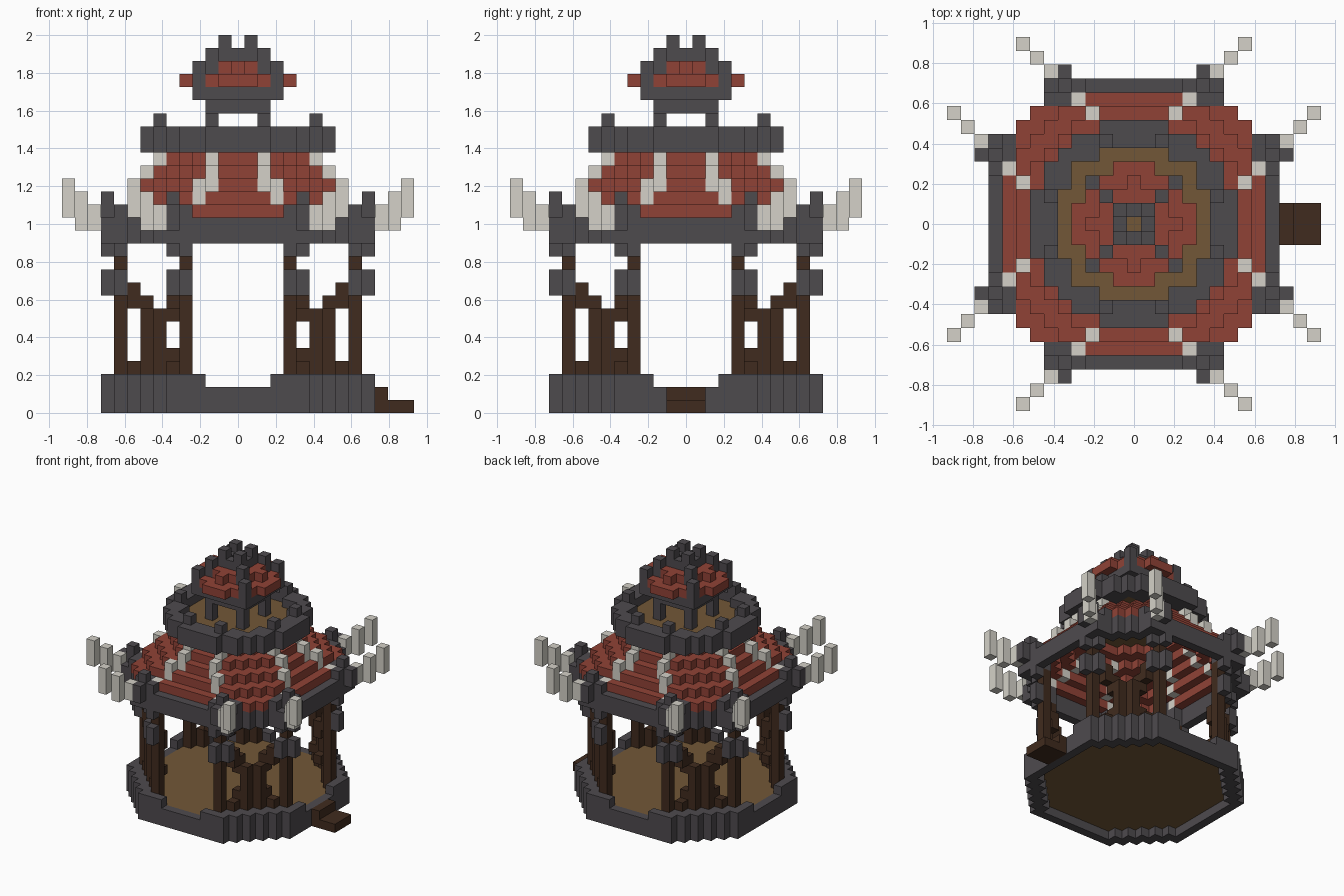
import bpy
import bmesh

if "Cube" in bpy.data.objects:
    bpy.data.objects.remove(bpy.data.objects["Cube"], do_unlink=True)

V = 2 / 29          # block size
taken = set()       # every filled block
parts = []          # (name, material, blocks)


def material(name, rgb):
    m = bpy.data.materials.new(name)
    m.use_nodes = True
    m.diffuse_color = (*rgb, 1)
    shader = next(n for n in m.node_tree.nodes if n.type == 'BSDF_PRINCIPLED')
    shader.inputs["Base Color"].default_value = (*rgb, 1)
    return m


STONE = material("dark stone", (0.076, 0.069, 0.076))
RED = material("red tile", (0.28, 0.055, 0.037))
PALE = material("pale bone", (0.66, 0.64, 0.58))
TAN = material("tan planks", (0.168, 0.097, 0.038))
WOOD = material("dark wood", (0.051, 0.024, 0.013))


def part(name, mat, blocks):
    """Claim the blocks that are still free for a named part."""
    free = set(blocks) - taken
    taken.update(free)
    parts.append((name, mat, free))


def column(a, b, low, high):
    """Vertical run of blocks repeated by all eight symmetries."""
    return {(sx * p, sy * q, z) for p, q in ((a, b), (b, a))
            for sx in (-1, 1) for sy in (-1, 1) for z in range(low, high + 1)}


def columns(*runs):
    return set().union(*(column(*r) for r in runs))


def layer(rule, *heights):
    """Blocks whose distances from the two axes satisfy a rule."""
    span = range(-11, 12)
    return {(x, y, z) for x in span for y in span for z in heights
            if rule(abs(x), abs(y))}


def octagon(a, b, side, diagonal):
    return max(a, b) <= side and a + b <= diagonal


def rim(a, b):
    return octagon(a, b, 10, 15) and not octagon(a, b, 9, 13)


# Base, floor and entrance step
part("base_wall", STONE, layer(rim, 0, 1))
part("base_rim", STONE, layer(lambda a, b: rim(a, b) and min(a, b) > 2, 2))
part("floor", TAN, layer(lambda a, b: octagon(a, b, 9, 13), 1))
part("entrance_step", WOOD, {(x, y, z) for x in range(11, 14)
                             for y in (-1, 0, 1) for z in (0, 1)
                             if z == 0 or x == 11})

# Posts, collars and crossed braces
part("posts", WOOD, column(4, 9, 2, 12))
part("post_collars", STONE, columns((4, 10, 9, 10), (5, 9, 9, 10)))
part("cross_braces", WOOD, columns(
    (8, 5, 2, 3), (7, 6, 3, 7), (7, 5, 4, 4), (7, 5, 7, 8), (8, 5, 8, 9)))

# Eaves beam with corner brackets
part("eaves_beam", STONE, layer(rim, 13, 14) | column(6, 10, 13, 14))
part("eaves_brackets", STONE, columns(
    (4, 10, 12, 15), (5, 10, 15, 16), (5, 9, 12, 15), (6, 9, 15, 15),
    (4, 9, 13, 14), (5, 11, 14, 15)))
part("tusks", PALE, columns(
    (6, 11, 14, 15), (7, 12, 14, 16), (8, 13, 15, 17)))


# Stepped eight-sided roof with raised ridges
def roof_height(a, b):
    return min(24 - max(a, b), 22 - (a + b) // 2)


part("roof_ridges", PALE, columns(
    (4, 9, 15, 15), (3, 8, 16, 17), (2, 7, 17, 18), (2, 6, 18, 19)))
for level in range(15, 20):
    part(f"roof_tiles_{level - 14}", RED, layer(
        lambda a, b: octagon(a, b, 9, 15) and roof_height(a, b) == level,
        level))

# Balcony
part("balcony_ring", STONE, layer(
    lambda a, b: 32 < a * a + b * b <= 54, 20, 21))
part("balcony_floor", TAN, layer(lambda a, b: a * a + b * b <= 32, 20))
part("balcony_spikes", STONE, column(6, 2, 22, 22))

# Turret
part("turret_posts", STONE, column(2, 2, 21, 22))
part("turret_collar", STONE,
     layer(lambda a, b: max(a, b) == 2, 23)
     | layer(lambda a, b: max(a, b) == 3, 24))
part("turret_ribs", STONE, columns((3, 3, 25, 26), (2, 2, 25, 27)))
part("turret_tiles", RED,
     layer(lambda a, b: octagon(a, b, 4, 5) and max(a, b) >= 3, 25)
     | columns((0, 2, 26, 26), (1, 2, 26, 26), (0, 3, 26, 26)))
part("turret_crown", STONE,
     layer(lambda a, b: max(a, b) == 1, 27) | column(1, 1, 28, 28))


# Turn each part into a mesh of its exposed block faces
def build(name, mat, blocks):
    bm = bmesh.new()
    verts = {}

    def vert(p):
        if p not in verts:
            verts[p] = bm.verts.new(
                ((p[0] - 0.5) * V, (p[1] - 0.5) * V, p[2] * V))
        return verts[p]

    for block in sorted(blocks):
        for axis in range(3):
            u, w = (axis + 1) % 3, (axis + 2) % 3
            for step in (-1, 1):
                neighbour = list(block)
                neighbour[axis] += step
                if tuple(neighbour) in taken:
                    continue
                loop = []
                for du, dw in ((0, 0), (1, 0), (1, 1), (0, 1)):
                    corner = list(block)
                    corner[axis] += step > 0
                    corner[u] += du
                    corner[w] += dw
                    loop.append(vert(tuple(corner)))
                bm.faces.new(loop if step > 0 else loop[::-1])
    mesh = bpy.data.meshes.new(name)
    bm.to_mesh(mesh)
    bm.free()
    mesh.materials.append(mat)
    bpy.context.collection.objects.link(bpy.data.objects.new(name, mesh))


for entry in parts:
    build(*entry)
